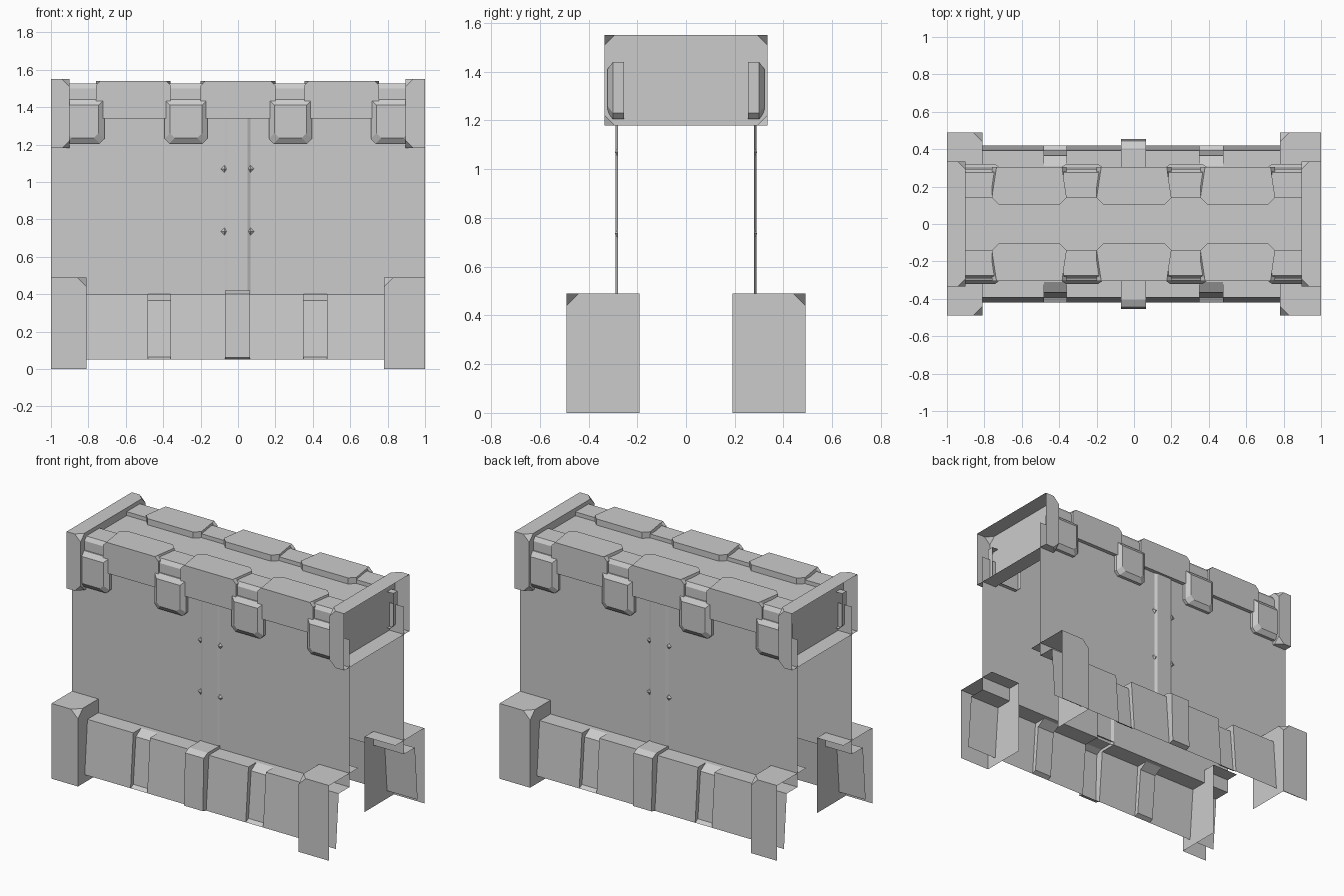
import bpy, bmesh
from mathutils import Vector

cube = bpy.data.objects.get("Cube")
if cube:
    bpy.data.objects.remove(cube)

grey = bpy.data.materials.new("plain_grey")
grey.use_nodes = True
COLOR = (0.6, 0.6, 0.6, 1)
grey.diffuse_color = COLOR
grey.node_tree.nodes["Principled BSDF"].inputs["Base Color"].default_value = COLOR


def finish(name, bm):
    mesh = bpy.data.meshes.new(name)
    bm.to_mesh(mesh)
    bm.free()
    mesh.materials.append(grey)
    obj = bpy.data.objects.new(name, mesh)
    bpy.context.collection.objects.link(obj)
    return obj


def mirror_y(obj):
    mod = obj.modifiers.new("Mirror", 'MIRROR')
    mod.use_axis = (False, True, False)
    mod.use_mirror_merge = False


def box(name, low, high, open_sides=(), chamfer=0.0, corner=None):
    """Box with the named sides left open; corner(v) picks corners to cut off."""
    low, high = Vector(low), Vector(high)
    bm = bmesh.new()
    bmesh.ops.create_cube(bm, size=1)
    for v in bm.verts:
        v.co = (low + high) / 2 + v.co * (high - low)
    if corner:
        picked = [v for v in bm.verts if corner(v.co)]
        bmesh.ops.bevel(bm, geom=picked, offset=chamfer, segments=1, affect='VERTICES')
    bm.normal_update()
    gone = [f for f in bm.faces if any(f.normal.dot(Vector(d)) > 0.99 for d in open_sides)]
    bmesh.ops.delete(bm, geom=gone, context='FACES')
    return finish(name, bm)


def sweep(bm, profile, x0, x1):
    """Open strip: a (y, z) profile drawn along x."""
    rows = [[bm.verts.new((x, y, z)) for y, z in profile] for x in (x0, x1)]
    for i in range(len(profile) - 1):
        bm.faces.new((rows[0][i], rows[0][i + 1], rows[1][i + 1], rows[1][i]))


# Wall panels with a shallow raised central band
bm = bmesh.new()
band = [(-1, -.28), (-.072, -.28), (-.055, -.289), (.05, -.289), (.066, -.28), (1, -.28)]
rows = [[bm.verts.new((x, y, z)) for x, y in band] for z in (.4, 1.36)]
for i in range(len(band) - 1):
    bm.faces.new((rows[0][i], rows[0][i + 1], rows[1][i + 1], rows[1][i]))
mirror_y(finish("wall_panel", bm))

# Small studs beside the band
bm = bmesh.new()
for x in (-.072, .066):
    for z in (.735, 1.07):
        tip = bm.verts.new((x, -.292, z))
        ring = [bm.verts.new((x + dx, -.28, z + dz))
                for dx, dz in ((-.02, 0), (0, -.02), (.02, 0), (0, .02))]
        for i in range(4):
            bm.faces.new((tip, ring[i], ring[(i + 1) % 4]))
mirror_y(finish("wall_studs", bm))

# Sloped skirt with recesses and a central buttress
MAIN = [(-.28, .4), (-.392, .4), (-.42, .05)]
RECESS = [(-.28, .4), (-.31, .4), (-.365, .365), (-.392, .065), (-.42, .05)]
BUTTRESS = [(-.28, .42), (-.405, .42), (-.445, .4), (-.455, .06), (-.42, .05)]
bm = bmesh.new()
cuts = [-1, -.48, -.36, -.07, .065, .35, .475, 1]
profiles = [MAIN, RECESS, MAIN, BUTTRESS, MAIN, RECESS, MAIN]
for x0, x1, profile in zip(cuts, cuts[1:], profiles):
    sweep(bm, profile, x0, x1)
    if profile is not MAIN:
        loop = MAIN[:-1] + profile[:0:-1]
        if profile is BUTTRESS:
            loop.append(profile[0])
        for x in (x0, x1):
            bm.faces.new([bm.verts.new((x, y, z)) for y, z in loop])
bmesh.ops.recalc_face_normals(bm, faces=bm.faces)
mirror_y(finish("skirt", bm))

# Corner pillars, open at the end, below and inside
for side, inner in ((-1, -.81), (1, .78)):
    lo, hi = sorted((side, inner))
    pillar = box("pillar_" + ("left" if side > 0 else "right"),
                 (lo, -.49, 0), (hi, -.19, .49),
                 ((side, 0, 0), (0, 0, -1), (0, 1, 0)), .05,
                 lambda c: abs(c.x - inner) < .01 and c.y < -.4 and c.z > .4)
    mirror_y(pillar)

# Beam end frames, open outward
for side, inner in ((-1, -.9), (1, .895)):
    lo, hi = sorted((side, inner))
    box("end_frame_" + ("left" if side > 0 else "right"),
        (lo, -.335, 1.18), (hi, .335, 1.55), ((side, 0, 0),), .042,
        lambda c: abs(c.x - inner) < .01)

# Beam core
half = [(-.28, 1.34), (-.292, 1.34), (-.292, 1.5), (-.275, 1.525), (-.14, 1.525), (-.14, 1.5)]
bm = bmesh.new()
sweep(bm, half + [(-y, z) for y, z in reversed(half)], -.9, .895)
bmesh.ops.recalc_face_normals(bm, faces=bm.faces)
finish("beam_core", bm)

# Raised plates wrapping over the beam edges
for i, x in enumerate((-.56, 0, .555)):
    top = box(f"top_plate_{i + 1}", (x - .2, -.305, 1.495), (x + .2, -.105, 1.54),
              ((0, 0, -1), (0, -1, 0)))
    bm = bmesh.new()
    bm.from_mesh(top.data)
    # Cut the inner upright corners
    upright = [e for e in bm.edges if all(v.co.y > -.2 for v in e.verts)
               and abs(e.verts[0].co.z - e.verts[1].co.z) > .01]
    bmesh.ops.bevel(bm, geom=upright, offset=.036, segments=1, affect='EDGES')
    bm.to_mesh(top.data)
    bm.free()
    mirror_y(top)
    # Front fascia with clipped upper corners
    bm = bmesh.new()
    outline = [(-.2, 1.34), (.2, 1.34), (.2, 1.515), (.175, 1.54), (-.175, 1.54), (-.2, 1.515)]
    face = bm.faces.new([bm.verts.new((x + dx, -.305, z)) for dx, z in outline])
    new = bmesh.ops.extrude_face_region(bm, geom=[face])
    for v in new["geom"]:
        if isinstance(v, bmesh.types.BMVert):
            v.co.y += .025
    bmesh.ops.recalc_face_normals(bm, faces=bm.faces)
    mirror_y(finish(f"fascia_{i + 1}", bm))
    # Trim the top plate corners to meet the clipped fascia
    for v in top.data.vertices:
        if v.co.y < -.3 and v.co.z > 1.53:
            v.co.x += .025 if v.co.x < x else -.025

# Chamfered clips hanging below the gaps
for i, x in enumerate((-.83, -.278, .28, .825)):
    bm = bmesh.new()
    rings = []
    for y, inset in ((-.255, 0), (-.3, 0), (-.322, .03)):
        w, z0, z1, c = .115 - inset, 1.205 + inset, 1.44 - inset, .025
        shape = [(-w + c, z0), (w - c, z0), (w, z0 + c), (w, z1), (-w, z1), (-w, z0 + c)]
        rings.append([bm.verts.new((x + dx, y, z)) for dx, z in shape])
    for a, b in zip(rings, rings[1:]):
        for k in range(6):
            n = (k + 1) % 6
            bm.faces.new((a[k], a[n], b[n], b[k]))
    bm.faces.new(rings[-1])
    bmesh.ops.recalc_face_normals(bm, faces=bm.faces)
    mirror_y(finish(f"clip_{i + 1}", bm))
